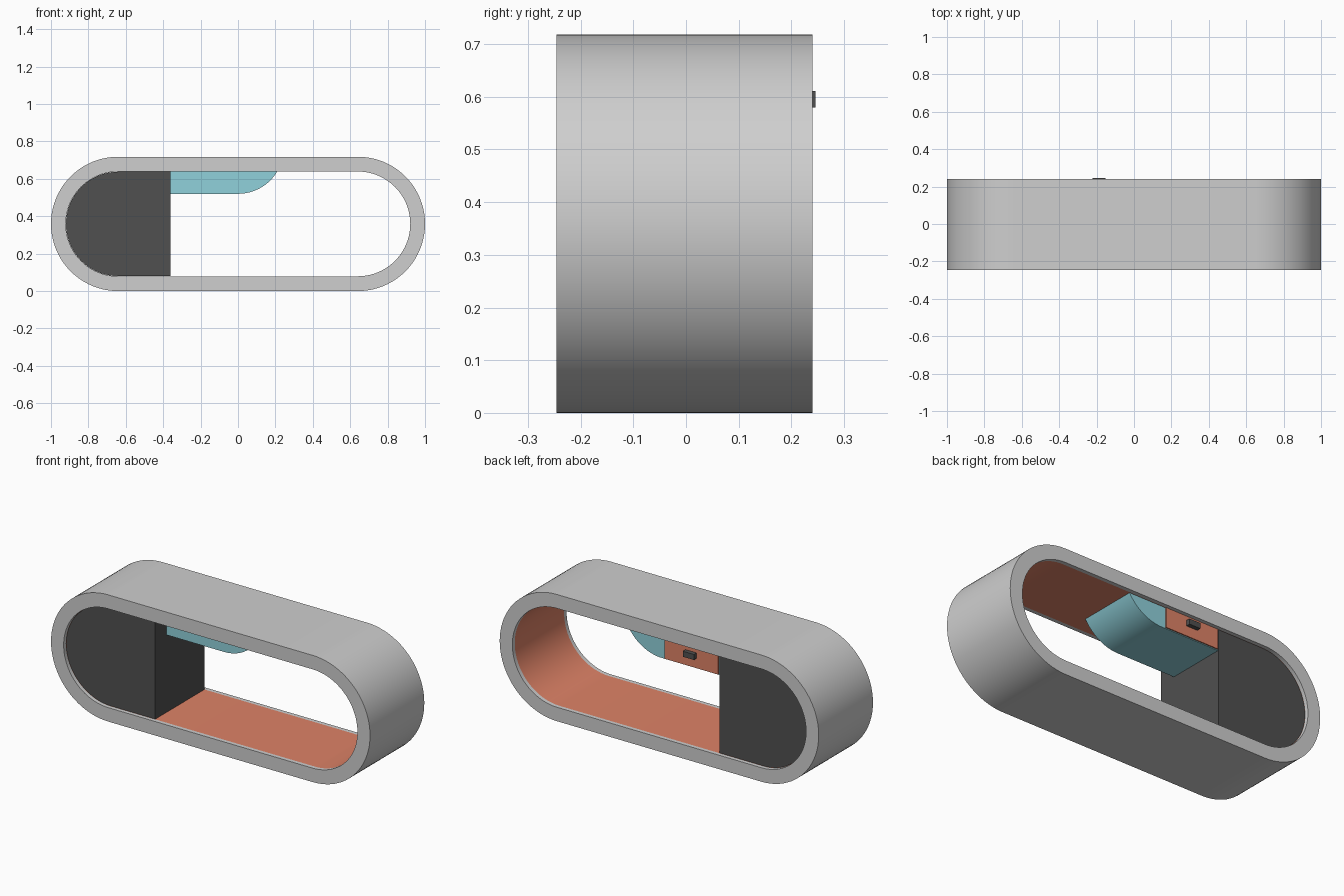
import bpy, bmesh
from math import sin, cos, pi, radians

cube = bpy.data.objects.get("Cube")
if cube:
    bpy.data.objects.remove(cube, do_unlink=True)

MID_Z = 0.359        # centre height of the capsule
STRAIGHT = 0.641     # half length of the straight runs
FRONT, BACK = -0.246, 0.24
IN_FRONT, IN_BACK = -0.224, 0.218


def material(name, rgb):
    mat = bpy.data.materials.new(name)
    mat.use_nodes = True
    mat.diffuse_color = (*rgb, 1)
    mat.node_tree.nodes["Principled BSDF"].inputs["Base Color"].default_value = (*rgb, 1)
    return mat


grey = material("light grey", (0.62, 0.62, 0.62))
dark = material("charcoal", (0.08, 0.08, 0.08))
teal = material("teal", (0.28, 0.64, 0.71))
orange = material("terracotta", (0.73, 0.225, 0.135))


def arc(cx, cz, r, start, end, steps):
    angles = [radians(start + (end - start) * i / steps) for i in range(steps + 1)]
    return [(cx + r * cos(a), cz + r * sin(a)) for a in angles]


def capsule(r):
    return arc(STRAIGHT, MID_Z, r, -90, 90, 40) + arc(-STRAIGHT, MID_Z, r, 90, 270, 40)


def finish(name, bm, mats):
    bmesh.ops.recalc_face_normals(bm, faces=bm.faces)
    mesh = bpy.data.meshes.new(name)
    bm.to_mesh(mesh)
    bm.free()
    for mat in mats:
        mesh.materials.append(mat)
    obj = bpy.data.objects.new(name, mesh)
    bpy.context.collection.objects.link(obj)
    bpy.ops.object.select_all(action='DESELECT')
    obj.select_set(True)
    bpy.context.view_layer.objects.active = obj
    bpy.ops.object.shade_smooth_by_angle(angle=radians(30))
    return obj


def loop(bm, points, y):
    return [bm.verts.new((x, y, z)) for x, z in points]


def bridge(bm, a, b, index=0):
    n = len(a)
    for i in range(n):
        j = (i + 1) % n
        bm.faces.new((a[i], a[j], b[j], b[i])).material_index = index


def prism(name, points, y0, y1, mat):
    bm = bmesh.new()
    a, b = loop(bm, points, y0), loop(bm, points, y1)
    bm.faces.new(a)
    bm.faces.new(b)
    bridge(bm, a, b)
    return finish(name, bm, [mat])


def rectangle(x0, x1, z0, z1):
    return [(x0, z0), (x1, z0), (x1, z1), (x0, z1)]


# Capsule shell, with the coloured lining set in from both rims
bm = bmesh.new()
outer, inner = capsule(0.359), capsule(0.28)
rings = [loop(bm, outer, BACK), loop(bm, outer, FRONT)]
rings += [loop(bm, inner, y) for y in (FRONT, IN_FRONT, IN_BACK, BACK)]
for k, ring in enumerate(rings):
    bridge(bm, ring, rings[(k + 1) % len(rings)], 1 if k == 3 else 0)
finish("capsule_shell", bm, [grey, orange])

# Solid block filling the right end
WALL = -0.362
block = arc(-STRAIGHT, MID_Z, 0.279, 90, 270, 40)
block += [(WALL, MID_Z - 0.279), (WALL, MID_Z + 0.279)]
prism("end_block", block, IN_FRONT, IN_BACK, dark)

# Overhead cabinet with a curved nose
cabinet = [(WALL, 0.638), (WALL, 0.52)] + arc(0, 0.764, 0.244, -90, -31, 16)
prism("overhead_cabinet", cabinet, -0.125, IN_BACK - 0.003, teal)

# Cabinet door and its handle on the back
prism("cabinet_door", rectangle(-0.357, -0.022, 0.524, 0.636), IN_BACK - 0.003, IN_BACK + 0.004, orange)
prism("door_handle", rectangle(-0.222, -0.152, 0.58, 0.611), IN_BACK, 0.246, dark)
